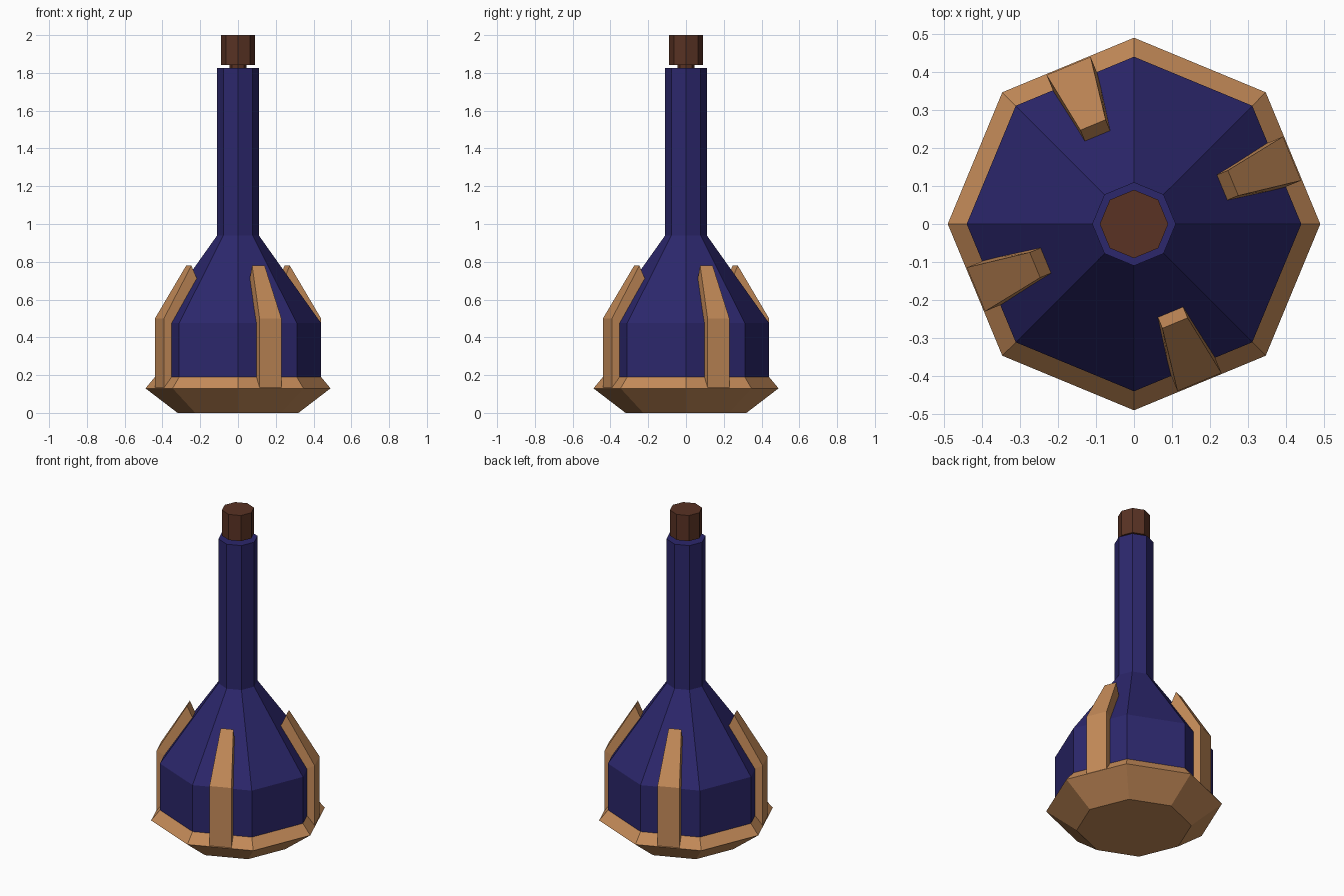
import bpy, bmesh
from math import cos, sin, pi

if "Cube" in bpy.data.objects:
    bpy.data.objects.remove(bpy.data.objects["Cube"])

SIDES = 8


def material(name, rgb):
    m = bpy.data.materials.new(name)
    m.diffuse_color = (*rgb, 1)
    m.use_nodes = True
    m.node_tree.nodes["Principled BSDF"].inputs["Base Color"].default_value = m.diffuse_color
    return m


GLASS = material("blue_glass", (0.025, 0.02, 0.15))
WOOD = material("tan_wood", (0.56, 0.26, 0.10))
CORK = material("brown_cork", (0.10, 0.032, 0.017))


def make_object(name, bm, mat):
    bmesh.ops.recalc_face_normals(bm, faces=bm.faces)
    mesh = bpy.data.meshes.new(name)
    bm.to_mesh(mesh)
    bm.free()
    mesh.materials.append(mat)
    obj = bpy.data.objects.new(name, mesh)
    bpy.context.collection.objects.link(obj)


def lathe(name, profile, mat):
    """Closed octagonal solid from (radius, z) rings."""
    bm = bmesh.new()
    rings = [[bm.verts.new((r * cos(2 * pi * i / SIDES), r * sin(2 * pi * i / SIDES), z))
              for i in range(SIDES)] for r, z in profile]
    for a, b in zip(rings, rings[1:]):
        for i in range(SIDES):
            j = (i + 1) % SIDES
            bm.faces.new((a[i], a[j], b[j], b[i]))
    bm.faces.new(rings[0])
    bm.faces.new(rings[-1])
    make_object(name, bm, mat)


def strap(name, angle):
    """Bent tapering strap: outer and inner paths of (distance, z, half width)."""
    outer = [(0.45, 0.13, 0.0625), (0.45, 0.50, 0.0625), (0.282, 0.78, 0.036)]
    inner = [(0.39, 0.13, 0.0625), (0.39, 0.47, 0.0625), (0.243, 0.695, 0.036)]
    c, s = cos(angle), sin(angle)
    bm = bmesh.new()
    loops = []
    for o, n in zip(outer, inner):
        corners = [(o[0], -o[2], o[1]), (o[0], o[2], o[1]),
                   (n[0], n[2], n[1]), (n[0], -n[2], n[1])]
        loops.append([bm.verts.new((d * c - t * s, d * s + t * c, z)) for d, t, z in corners])
    for a, b in zip(loops, loops[1:]):
        for i in range(4):
            j = (i + 1) % 4
            bm.faces.new((a[i], a[j], b[j], b[i]))
    bm.faces.new(loops[0])
    bm.faces.new(loops[-1])
    make_object(name, bm, WOOD)


# Wooden base with bevelled rim
lathe("base", [(0.32, 0.005), (0.32, 0.0), (0.49, 0.13), (0.44, 0.19)][1:], WOOD)

# Flask body, shoulder and long neck
lathe("flask", [(0.44, 0.185), (0.44, 0.475), (0.11, 0.94), (0.11, 1.825)], GLASS)

# Stopper with a narrow stem
lathe("stopper", [(0.045, 1.81), (0.045, 1.843), (0.09, 1.843), (0.09, 2.0)], CORK)

# Four straps centred on alternate faces
for k in range(4):
    strap(f"strap_{k + 1}", pi / 8 + k * pi / 2)
